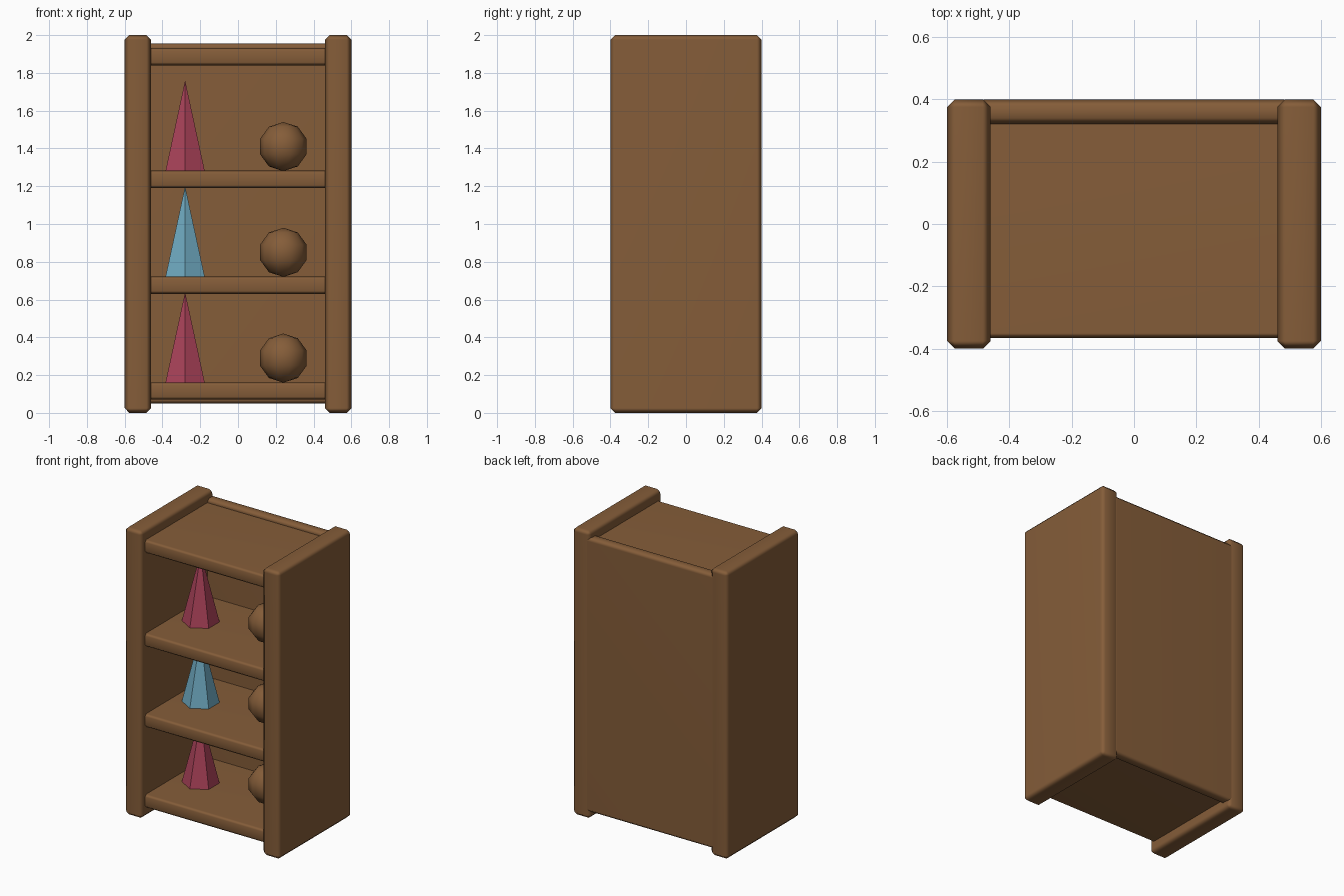
import bpy, bmesh, math
from mathutils import Matrix

if "Cube" in bpy.data.objects:
    bpy.data.objects.remove(bpy.data.objects["Cube"])


def material(name, rgb):
    # sRGB 0-255 to linear
    m = bpy.data.materials.new(name)
    lin = [((c / 255 + 0.055) / 1.055) ** 2.4 for c in rgb]
    m.diffuse_color = (*lin, 1)
    m.use_nodes = True
    m.node_tree.nodes["Principled BSDF"].inputs["Base Color"].default_value = m.diffuse_color
    return m


WOOD = material("brown wood", (133, 93, 57))
RED = material("crimson", (168, 65, 88))
BLUE = material("sky blue", (109, 167, 190))


def finish(bm, name, mat, smooth):
    for f in bm.faces:
        f.smooth = smooth
    me = bpy.data.meshes.new(name)
    bm.to_mesh(me)
    bm.free()
    me.materials.append(mat)
    ob = bpy.data.objects.new(name, me)
    bpy.context.collection.objects.link(ob)
    return ob


def board(name, x, y, z, bevel):
    # softened plank given its (min, max) on each axis
    bm = bmesh.new()
    bmesh.ops.create_cube(bm, size=1)
    for v in bm.verts:
        v.co = [r[0] if c < 0 else r[1] for c, r in zip(v.co, (x, y, z))]
    bmesh.ops.bevel(bm, geom=bm.edges[:], offset=bevel, segments=1,
                    profile=0.5, affect='EDGES')
    ob = finish(bm, name, WOOD, True)
    ob.modifiers.new("even shading", 'WEIGHTED_NORMAL').keep_sharp = True


# Side panels
board("left_side", (-0.6, -0.46), (-0.4, 0.4), (0, 2), 0.025)
board("right_side", (0.46, 0.6), (-0.4, 0.4), (0, 2), 0.025)

# Back panel, let into the sides
board("back_panel", (-0.5, 0.5), (0.32, 0.4), (0.05, 1.955), 0.02)

# Shelves and top board
for i, z in enumerate((0.07, 0.63, 1.19, 1.84)):
    name = "top_board" if i == 3 else f"shelf_{i + 1}"
    board(name, (-0.485, 0.485), (-0.365, 0.35), (z, z + 0.092), 0.015)

# A six-sided cone and a faceted ball on each shelf
for i, (z, mat) in enumerate(((0.16, RED), (0.72, BLUE), (1.28, RED))):
    bm = bmesh.new()
    bmesh.ops.create_cone(bm, cap_ends=True, segments=6, radius1=0.12,
                          radius2=0, depth=0.48)
    bmesh.ops.remove_doubles(bm, verts=bm.verts[:], dist=1e-4)
    # turn one corner to the front
    a = max(bm.verts, key=lambda v: v.co.xy.length).co
    turn = Matrix.Rotation(-math.pi / 2 - math.atan2(a.y, a.x), 4, 'Z')
    bm.transform(Matrix.Translation((-0.28, -0.01, z + 0.24)) @ turn)
    finish(bm, f"cone_{i + 1}", mat, False)

    bm = bmesh.new()
    bmesh.ops.create_uvsphere(bm, u_segments=10, v_segments=5, radius=0.13)
    a = max(bm.verts, key=lambda v: v.co.xy.length).co
    turn = Matrix.Rotation(-math.atan2(a.y, a.x), 4, 'Z')
    bm.transform(Matrix.Translation((0.24, -0.01, z + 0.13)) @ turn)
    finish(bm, f"ball_{i + 1}", WOOD, True)
